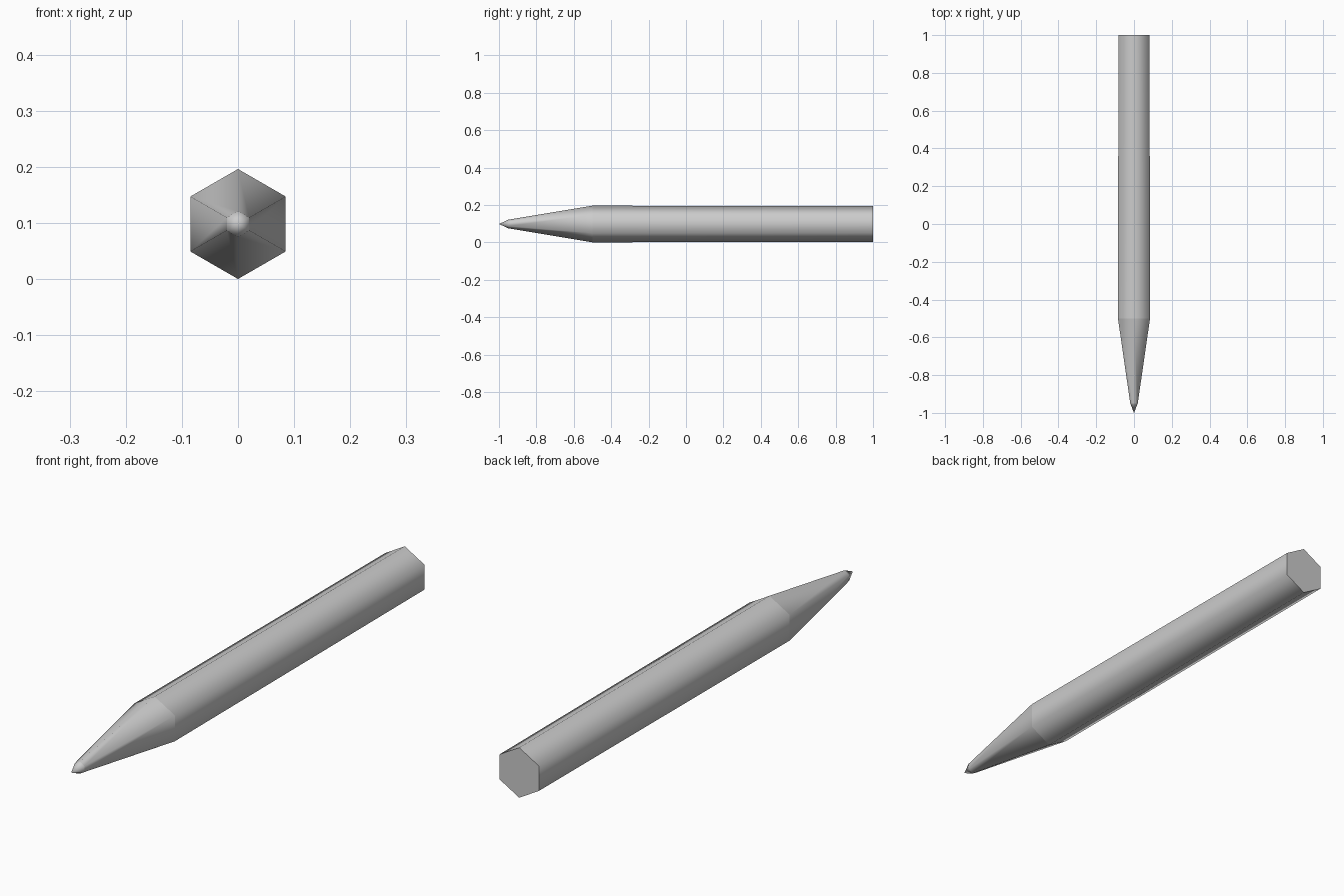
import bpy, bmesh, math

cube = bpy.data.objects.get("Cube")
if cube:
    bpy.data.objects.remove(cube, do_unlink=True)

CENTRE_Z = 0.098

grey = bpy.data.materials.new("plain_grey")
grey.use_nodes = True
grey.diffuse_color = (0.6, 0.6, 0.6, 1)
grey.node_tree.nodes["Principled BSDF"].inputs["Base Color"].default_value = (0.6, 0.6, 0.6, 1)


def hex_section(name, y0, r0, y1, r1, cap=False):
    """Six-sided section along y, with a corner at the top; r0 = 0 makes a point."""
    bm = bmesh.new()

    def ring(y, r):
        if r == 0:
            return [bm.verts.new((0, y, CENTRE_Z))] * 6
        angles = [math.pi / 2 + k * math.pi / 3 for k in range(6)]
        return [bm.verts.new((r * math.cos(a), y, CENTRE_Z + r * math.sin(a))) for a in angles]

    front, back = ring(y0, r0), ring(y1, r1)
    for i in range(6):
        j = (i + 1) % 6
        corners = [front[i], front[j], back[j], back[i]]
        bm.faces.new(list(dict.fromkeys(corners)))
    if cap:
        bm.faces.new(back)
    bm.normal_update()
    # Turn every side face outwards and the cap backwards
    for f in bm.faces:
        c = f.calc_center_median()
        out = f.normal.x * c.x + f.normal.z * (c.z - CENTRE_Z)
        if (f.normal.y if abs(f.normal.y) > 0.99 else out) < 0:
            f.normal_flip()
    mesh = bpy.data.meshes.new(name)
    bm.to_mesh(mesh)
    bm.free()
    mesh.materials.append(grey)
    obj = bpy.data.objects.new(name, mesh)
    bpy.context.collection.objects.link(obj)
    # Sides shade round, the end cap stays crisp
    bpy.ops.object.select_all(action='DESELECT')
    obj.select_set(True)
    bpy.context.view_layer.objects.active = obj
    bpy.ops.object.shade_smooth_by_angle(angle=math.radians(65))
    return obj


# Long barrel, very slightly narrower at the back
hex_section("barrel", -0.5, 0.098, 1.0, 0.095, cap=True)
# Sharpened cone and the blunt point at its end
hex_section("sharpened_cone", -0.95, 0.023, -0.5, 0.098)
hex_section("lead_tip", -1.0, 0, -0.95, 0.023)
